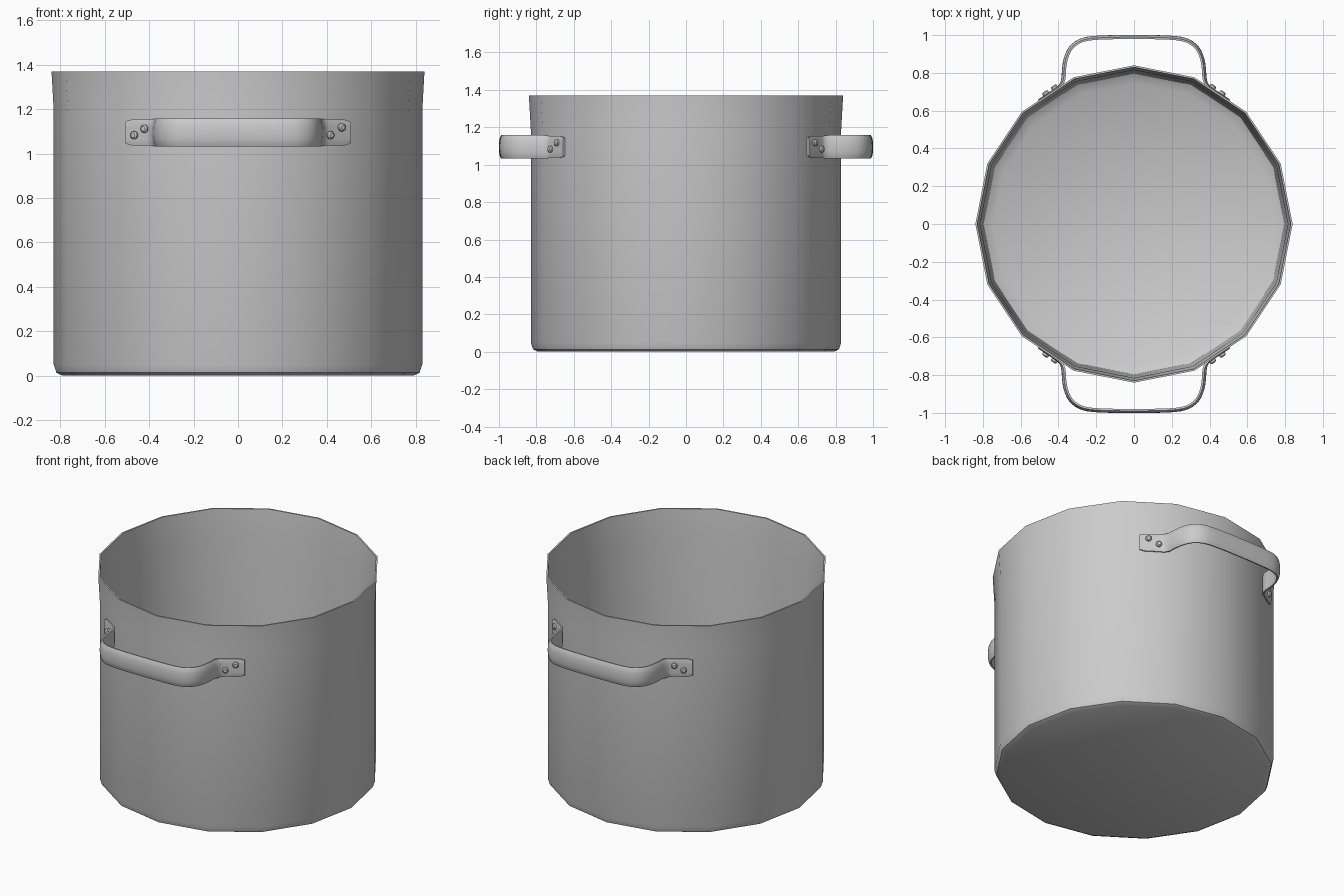
import bpy, bmesh, math
from mathutils import Vector, Matrix

if "Cube" in bpy.data.objects:
    bpy.data.objects.remove(bpy.data.objects["Cube"])


def finish(bm, name, angle=35):
    bmesh.ops.recalc_face_normals(bm, faces=bm.faces)
    me = bpy.data.meshes.new(name)
    bm.to_mesh(me)
    bm.free()
    ob = bpy.data.objects.new(name, me)
    bpy.context.collection.objects.link(ob)
    bpy.ops.object.select_all(action='DESELECT')
    ob.select_set(True)
    bpy.context.view_layer.objects.active = ob
    bpy.ops.object.shade_smooth_by_angle(angle=math.radians(angle))
    return ob


def skin(bm, rings, closed_ring=True):
    for a, b in zip(rings, rings[1:]):
        n = len(a)
        for i in range(n):
            j = (i + 1) % n
            bm.faces.new((a[i], a[j], b[j], b[i]))
    bm.faces.new(rings[0])
    bm.faces.new(rings[-1])


# Pot body: 16-sided lathe, outside then inside
SIDES = 16
profile = [(0.79, 0.0), (0.818, 0.013), (0.83, 0.05), (0.83, 1.19), (0.84, 1.37),
           (0.83, 1.37), (0.815, 1.19), (0.797, 0.06), (0.745, 0.03)]
bm = bmesh.new()
rings = [[bm.verts.new((r * math.cos(2 * math.pi * i / SIDES),
                        r * math.sin(2 * math.pi * i / SIDES), z)) for i in range(SIDES)]
         for r, z in profile]
skin(bm, rings)
finish(bm, "pot_body")

# Handle path (one half, seen from the top) and smoothing
half = [(0.506, 0.653), (0.411, 0.717), (0.385, 0.738), (0.371, 0.77), (0.367, 0.82),
        (0.358, 0.875), (0.332, 0.93), (0.285, 0.966), (0.22, 0.981), (0.11, 0.986), (0.0, 0.987)]
ctrl = [Vector(p) for p in half] + [Vector((-x, y)) for x, y in half[-2::-1]]


def smooth_path(p, steps=3):
    out = []
    for i in range(len(p) - 1):
        a, b, c, d = p[max(i - 1, 0)], p[i], p[i + 1], p[min(i + 2, len(p) - 1)]
        for s in range(steps):
            t = s / steps
            out.append(0.5 * (2 * b + (c - a) * t + (2 * a - 5 * b + 4 * c - d) * t * t
                              + (3 * b - a - 3 * c + d) * t ** 3))
    return out + [p[-1]]


def handle(name, side):
    pts = smooth_path(ctrl)
    n = len(pts)
    bm = bmesh.new()
    rings = []
    for i, p in enumerate(pts):
        tan = (pts[min(i + 1, n - 1)] - pts[max(i - 1, 0)]).normalized()
        nor = Vector((tan.y, -tan.x))
        if nor.dot(p - Vector((0, 0.5))) < 0:
            nor = -nor
        # flat pad at the ends, domed grip in between
        g = min(1, max(0, (min(i, n - 1 - i) - 3) / 6))
        h = 0.058 + 0.005 * g
        if i in (0, n - 1):
            h = 0.050
        ring = []
        for k in range(9):
            u = -1 + k / 4
            off = 0.006 + 0.008 * g * (1 - u * u) - 0.004 * abs(u) ** 6
            ring.append((u, off))
        for k in range(4, -1, -1):
            u = (k - 2) / 2 * 0.97
            ring.append((u, -0.008 + 0.002 * g * (1 - u * u)))
        rings.append([bm.verts.new((p.x + nor.x * o, side * (p.y + nor.y * o), 1.095 + u * h))
                      for u, o in ring])
    skin(bm, rings)
    finish(bm, name, 45)


def rivets(name, side):
    bm = bmesh.new()
    for x, z in ((0.456, 1.118), (0.405, 1.083), (-0.456, 1.083), (-0.410, 1.112)):
        sx = 1 if x > 0 else -1
        y = 0.767 - (abs(x) - 0.318) * 0.669
        d = Vector((0.556 * sx, 0.831 * side, 0))
        rot = d.to_track_quat('Z', 'Y').to_matrix().to_4x4()
        for r1, r2, lo, hi in ((0.018, 0.018, -0.005, 0.026), (0.018, 0.011, 0.026, 0.032)):
            mid = Vector((x, side * y, z)) + d * (lo + hi) / 2
            bmesh.ops.create_cone(bm, cap_ends=True, segments=12, radius1=r1, radius2=r2,
                                  depth=hi - lo, matrix=Matrix.Translation(mid) @ rot)
    finish(bm, name)


# Front and back handles with their rivets
for label, side in (("front", -1), ("back", 1)):
    handle(label + "_handle", side)
    rivets(label + "_rivets", side)
